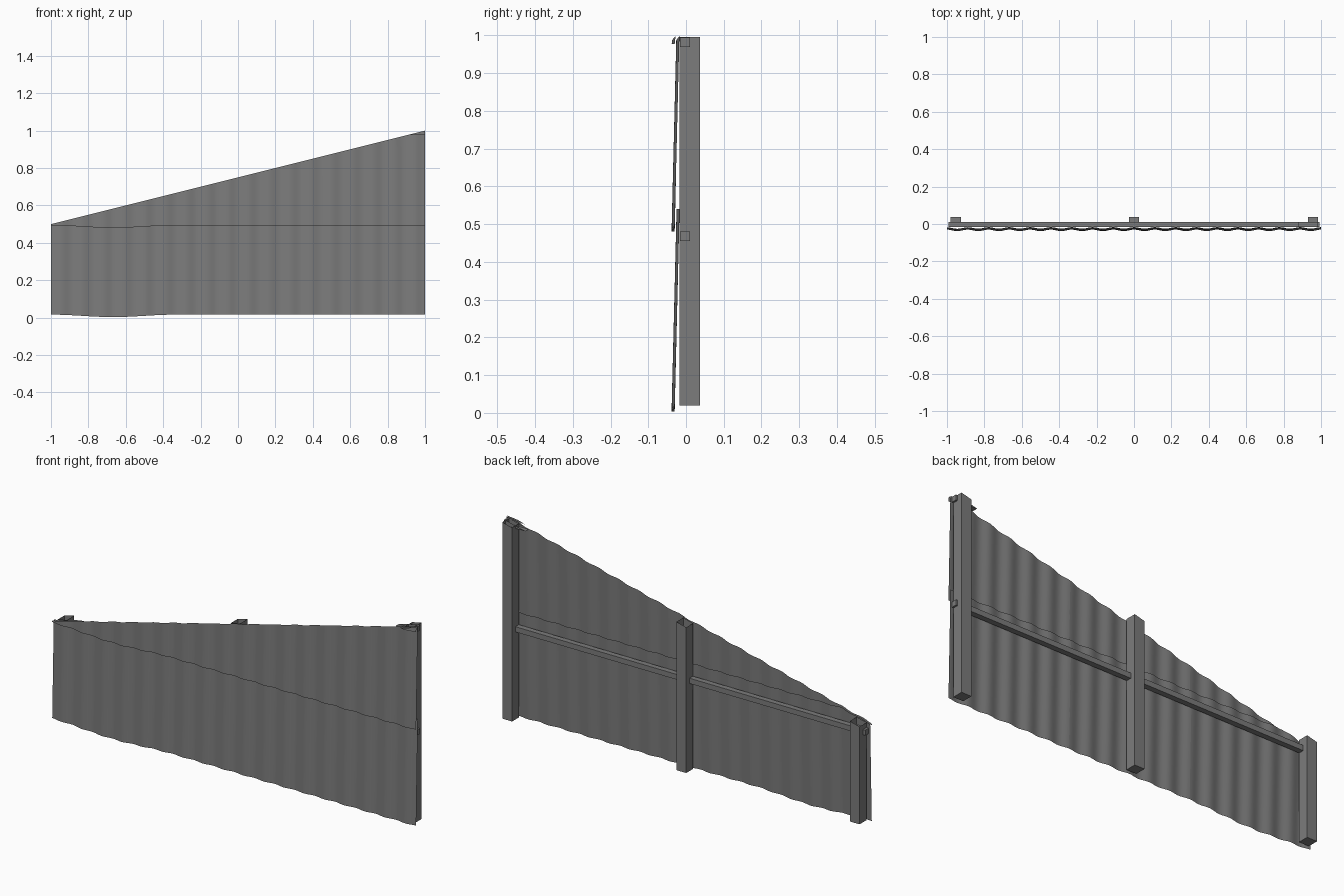
import bpy, bmesh, math
from mathutils import Vector

cube = bpy.data.objects.get("Cube")
if cube:
    bpy.data.objects.remove(cube, do_unlink=True)

grey = bpy.data.materials.new("weathered_grey")
grey.use_nodes = True
colour = (0.2, 0.2, 0.2, 1)
grey.diffuse_color = colour
grey.node_tree.nodes["Principled BSDF"].inputs["Base Color"].default_value = colour


def finish(name, bm, smooth=False):
    """Trim everything above the sloping top line, leaving the cut open."""
    bmesh.ops.bisect_plane(bm, geom=bm.verts[:] + bm.edges[:] + bm.faces[:],
                           plane_co=Vector((0, 0, 0.75)),
                           plane_no=Vector((-0.25, 0, 1)), clear_outer=True)
    mesh = bpy.data.meshes.new(name)
    bm.to_mesh(mesh)
    bm.free()
    mesh.materials.append(grey)
    for p in mesh.polygons:
        p.use_smooth = smooth
    obj = bpy.data.objects.new(name, mesh)
    bpy.context.collection.objects.link(obj)


def beam(name, low, high):
    bm = bmesh.new()
    bmesh.ops.create_cube(bm, size=1)
    for v in bm.verts:
        v.co = [a + (c + 0.5) * (b - a) for a, b, c in zip(low, high, v.co)]
    finish(name, bm)


def sheet(name, left, bottom, top, sag):
    """Corrugated sheet leaning back towards its upper edge."""
    bm = bmesh.new()
    cols, rows, width = 72, 4, 0.667
    grid = []
    for j in range(rows + 1):
        t = j / rows
        line = []
        for i in range(cols + 1):
            u = i / cols
            wave = 0.004 * math.cos(u * 12 * math.pi)
            dip = sag * math.sin(u * math.pi) ** 2 * (1 - t)
            line.append(bm.verts.new((left + u * width,
                                      -0.034 + 0.013 * t + wave,
                                      bottom + (top - bottom) * t - dip)))
        grid.append(line)
    for a, b in zip(grid, grid[1:]):
        for i in range(cols):
            bm.faces.new((a[i], a[i + 1], b[i + 1], b[i]))
    finish(name, bm, True)


# Upright posts
for side, x in (("right", -0.953), ("middle", 0), ("left", 0.957)):
    beam(side + "_post", (x - 0.027, -0.017, 0.02), (x + 0.027, 0.037, 1.1))

# Horizontal rails: the upper one survives only as a stub at the tall end
for level, z in (("middle", 0.455), ("top", 0.969)):
    beam(level + "_rail", (-0.993, -0.016, z), (0.993, 0.011, z + 0.026))

# Overlapping sheets in three courses, the last trimmed to a sliver
for c, x in enumerate((-1, -0.333, 0.333)):
    for r, (low, high) in enumerate(((0.016, 0.54), (0.493, 1.02), (0.977, 1.1))):
        if r < 2 or c == 2:
            sag = (0.013, 0.0, 0.0)[c]
            sheet(f"sheet_{r + 1}_{c + 1}", x, low, high, sag)
